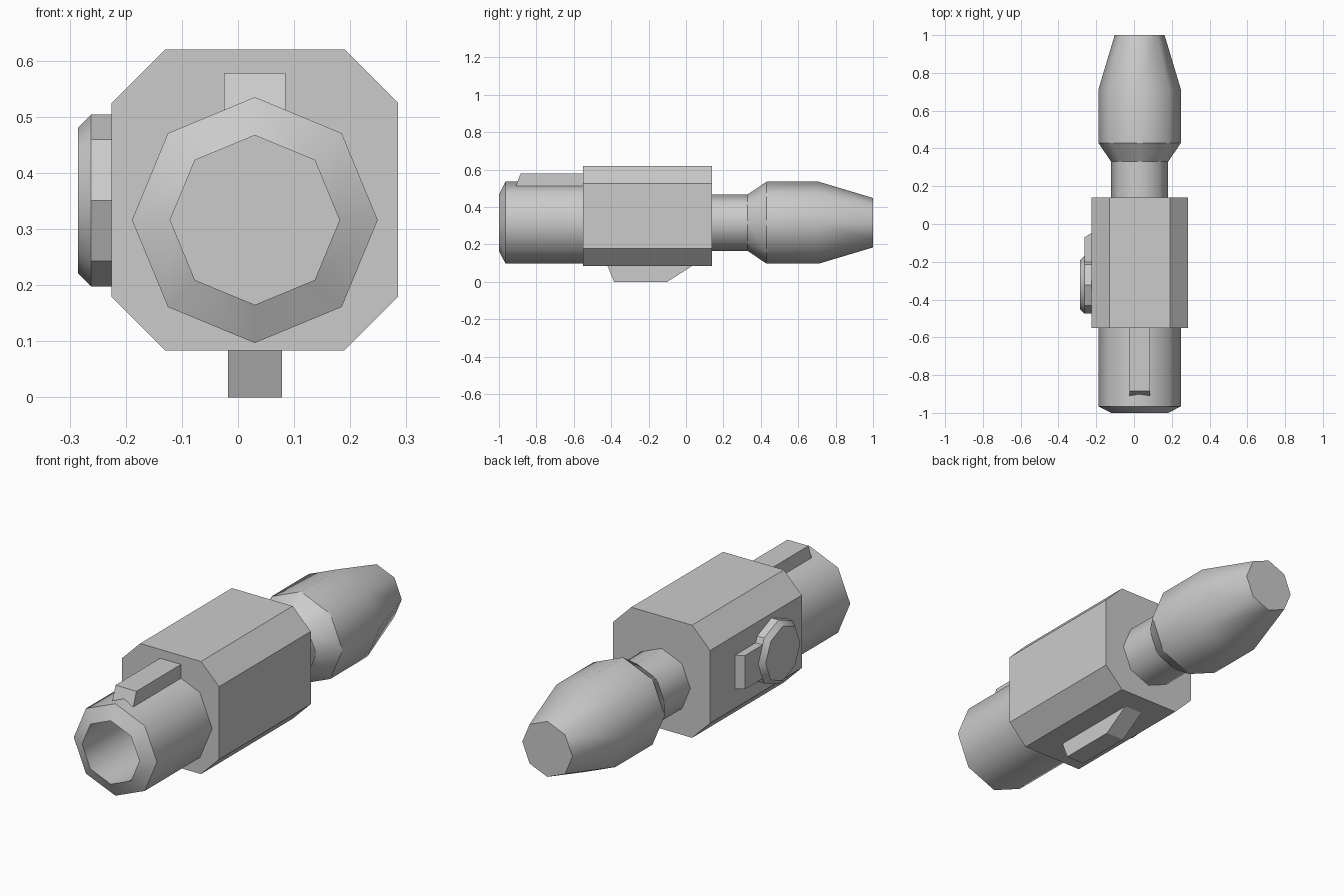
import bpy, bmesh, math

cube = bpy.data.objects.get("Cube")
if cube:
    bpy.data.objects.remove(cube, do_unlink=True)

grey = bpy.data.materials.new("plain grey")
grey.use_nodes = True
grey.diffuse_color = (0.6, 0.6, 0.6, 1)
grey.node_tree.nodes["Principled BSDF"].inputs["Base Color"].default_value = grey.diffuse_color


def finish(name, bm):
    bmesh.ops.recalc_face_normals(bm, faces=bm.faces)
    mesh = bpy.data.meshes.new(name)
    bm.to_mesh(mesh)
    bm.free()
    mesh.materials.append(grey)
    obj = bpy.data.objects.new(name, mesh)
    bpy.context.collection.objects.link(obj)
    return obj


def skin(bm, rings):
    """Join successive vertex loops and cap both ends; returns the side strips."""
    strips = []
    for a, b in zip(rings, rings[1:]):
        n = len(a)
        strips.append([bm.faces.new((a[i], a[(i + 1) % n], b[(i + 1) % n], b[i]))
                       for i in range(n)])
    bm.faces.new(rings[0])
    bm.faces.new(rings[-1])
    return strips


def lathe(name, profile, place, sharp, faceted=()):
    """Eight-sided turned part; profile holds (distance along axis, radius)."""
    bm = bmesh.new()
    angles = [i * math.pi / 4 for i in range(8)]
    rings = [[bm.verts.new(place(t, r * math.sin(a), r * math.cos(a))) for a in angles]
             for t, r in profile]
    for k, strip in enumerate(skin(bm, rings)):
        for face in strip:
            face.smooth = k not in faceted
    for k in sharp:
        for i in range(8):
            bm.edges.get((rings[k][i], rings[k][(i + 1) % 8])).smooth = False
    return finish(name, bm)


def prism(name, outline, place, start, end):
    """Flat-sided extrusion of a 2D outline."""
    bm = bmesh.new()
    skin(bm, [[bm.verts.new(place(d, u, v)) for u, v in outline] for d in (start, end)])
    return finish(name, bm)


def along_barrel(t, u, v):
    return (0.03 + u, t, 0.316 + v)


def along_x(d, y, z):
    return (d, y, z)


# Chamfered main housing
hx, hz, c = 0.255, 0.268, 0.095
outline = [(-hx, c - hz), (c - hx, -hz), (hx - c, -hz), (hx, c - hz),
           (hx, hz - c), (hx - c, hz), (c - hx, hz), (-hx, hz - c)]
prism("housing", outline, lambda d, u, v: (0.03 + u, d, 0.352 + v), -0.55, 0.14)

# Hollow front sleeve with bevelled mouth
lathe("front_sleeve", [(-0.5, 0.219), (-0.965, 0.219), (-1, 0.151), (-0.555, 0.151)],
      along_barrel, sharp=(0, 1, 2, 3))

# Rear neck and tapered nozzle
lathe("rear_nozzle", [(0.1, 0.151), (0.33, 0.151), (0.43, 0.219), (0.71, 0.219), (1, 0.132)],
      along_barrel, sharp=(0, 1, 2, 4))

# Top rail and lower fin
prism("top_rail", [(-0.918, 0.49), (-0.885, 0.578), (-0.53, 0.578), (-0.53, 0.49)],
      along_x, -0.025, 0.085)
prism("lower_fin", [(-0.42, 0.086), (-0.385, 0), (-0.10, 0), (0.035, 0.086)],
      along_x, -0.018, 0.078)

# Side button with bevelled rim, and the tab behind it
lathe("side_button", [(-0.21, 0.153), (-0.262, 0.153), (-0.285, 0.13)],
      lambda t, u, v: (t, -0.322 + u, 0.351 + v), sharp=(0, 1, 2), faceted=(0,))
prism("side_tab", [(-0.21, -0.32), (-0.262, -0.32), (-0.262, -0.07), (-0.225, -0.048), (-0.21, -0.048)],
      lambda d, u, v: (u, v, d), 0.271, 0.431)
